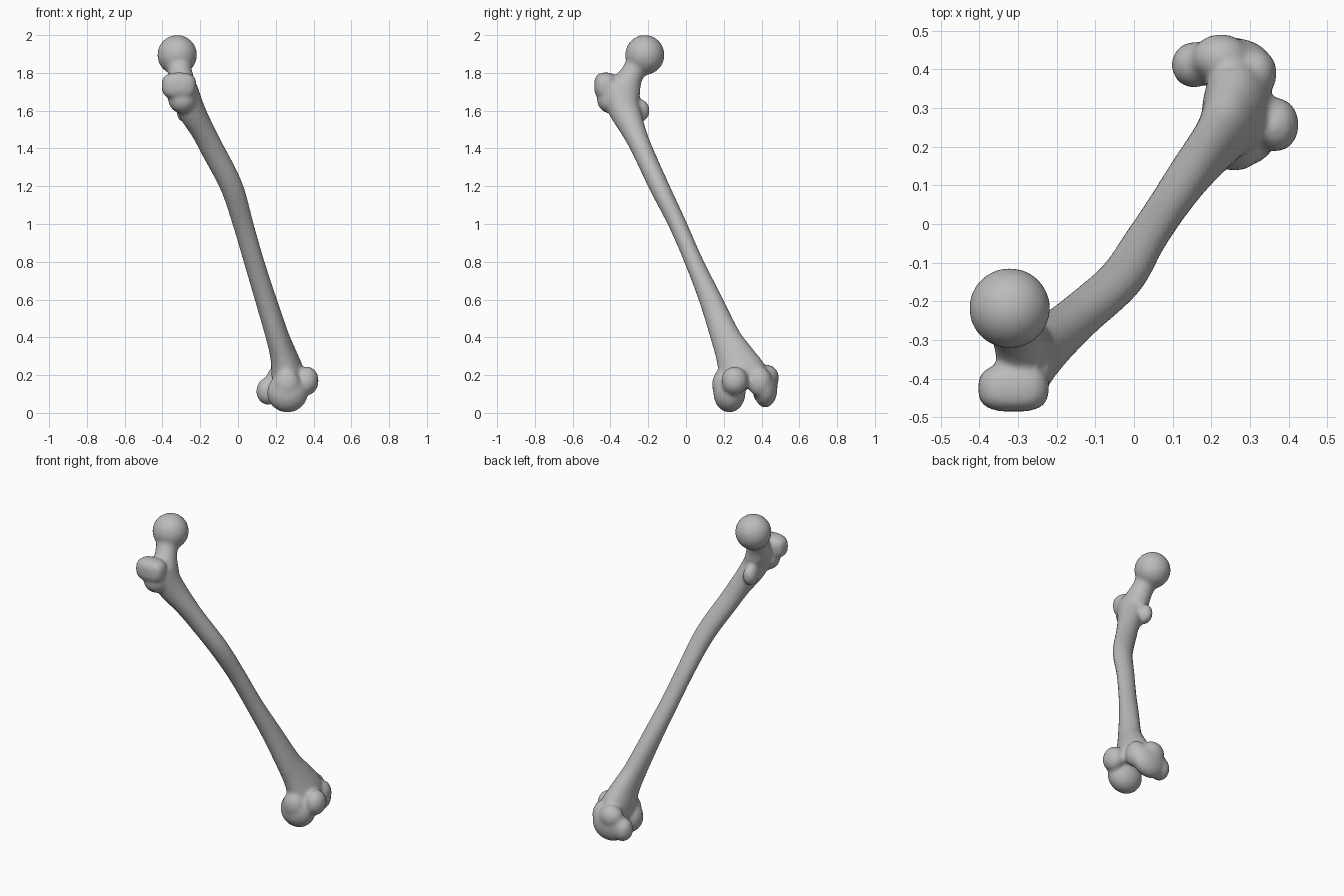
import bpy, bmesh, math
from mathutils import Vector, Matrix

cube = bpy.data.objects.get("Cube")
if cube:
    bpy.data.objects.remove(cube, do_unlink=True)

bone_grey = bpy.data.materials.new("bone_grey")
bone_grey.use_nodes = True
COLOUR = (0.5, 0.5, 0.5, 1)
bone_grey.diffuse_color = COLOUR
bone_grey.node_tree.nodes["Principled BSDF"].inputs["Base Color"].default_value = COLOUR

bm = bmesh.new()


def spline(points, steps=5):
    """Catmull-Rom through rows of x, y, z, front-back radius, side radius."""
    pts = [Vector(p) for p in points]
    pts = [pts[0] * 2 - pts[1]] + pts + [pts[-1] * 2 - pts[-2]]
    out = []
    for a, b, c, d in zip(pts, pts[1:], pts[2:], pts[3:]):
        for i in range(steps):
            t = i / steps
            out.append((b * 2 + (c - a) * t + (a * 2 - b * 5 + c * 4 - d) * t ** 2
                        + (b * 3 - a - c * 3 + d) * t ** 3) * 0.5)
    return out + [pts[-2]]


def tube(points, sides=28):
    """Closed loft of elliptical rings held square to the path."""
    rows = spline(points)
    centres = [Vector(r[:3]) for r in rows]
    rings = []
    for i, (row, c) in enumerate(zip(rows, centres)):
        along = (centres[min(i + 1, len(rows) - 1)] - centres[max(i - 1, 0)]).normalized()
        u = Vector((1, 0, 0))
        u = (u - along * u.dot(along)).normalized()
        v = along.cross(u)
        angles = [2 * math.pi * k / sides for k in range(sides)]
        rings.append([bm.verts.new(c + u * row[3] * math.cos(a) + v * row[4] * math.sin(a))
                      for a in angles])
    faces = [bm.faces.new(rings[0]), bm.faces.new(rings[-1])]
    for r, s in zip(rings, rings[1:]):
        for k in range(sides):
            n = (k + 1) % sides
            faces.append(bm.faces.new((r[k], r[n], s[n], s[k])))
    bmesh.ops.recalc_face_normals(bm, faces=faces)


def blob(centre, radii, power=1.0):
    """Ellipsoid; a power below one makes it boxier."""
    made = bmesh.ops.create_icosphere(bm, subdivisions=4, radius=1)
    for v in made["verts"]:
        v.co = Vector([c + r * math.copysign(abs(q) ** power, q)
                       for c, r, q in zip(centre, radii, v.co)])


# Shaft, bowed forward and flaring at both ends
tube([
    (-0.285, -0.375, 1.72, 0.070, 0.090),
    (-0.245, -0.325, 1.60, 0.072, 0.082),
    (-0.190, -0.280, 1.50, 0.064, 0.066),
    (-0.138, -0.235, 1.40, 0.063, 0.056),
    (-0.035, -0.143, 1.20, 0.061, 0.053),
    (0.027, -0.045, 1.00, 0.055, 0.048),
    (0.085, 0.042, 0.80, 0.054, 0.049),
    (0.147, 0.130, 0.60, 0.057, 0.061),
    (0.210, 0.210, 0.40, 0.062, 0.080),
    (0.242, 0.258, 0.30, 0.072, 0.102),
    (0.265, 0.300, 0.20, 0.088, 0.128),
    (0.270, 0.315, 0.13, 0.075, 0.095),
])

# Neck and ball head
tube([
    (-0.320, -0.225, 1.890, 0.075, 0.075),
    (-0.306, -0.282, 1.800, 0.064, 0.062),
    (-0.285, -0.325, 1.710, 0.072, 0.085),
    (-0.255, -0.330, 1.620, 0.065, 0.075),
])
blob((-0.322, -0.218, 1.895), (0.105, 0.104, 0.106))

# Large outer knob, its tapering base, and the small inner knob
blob((-0.312, -0.425, 1.732), (0.092, 0.061, 0.070), 0.7)
blob((-0.295, -0.400, 1.660), (0.075, 0.072, 0.075))
blob((-0.285, -0.245, 1.600), (0.042, 0.053, 0.062))

# Outer knuckle: main body, front ridge, side bump
blob((0.262, 0.230, 0.108), (0.108, 0.085, 0.106))
blob((0.368, 0.257, 0.170), (0.059, 0.070, 0.075))
blob((0.260, 0.190, 0.150), (0.070, 0.052, 0.080))

# Inner knuckle: main body, rear lobe, front ridge, side bump
blob((0.240, 0.420, 0.130), (0.115, 0.064, 0.102))
blob((0.155, 0.412, 0.115), (0.058, 0.060, 0.072))
blob((0.315, 0.390, 0.165), (0.055, 0.065, 0.080))
blob((0.225, 0.430, 0.185), (0.075, 0.062, 0.070))

mesh = bpy.data.meshes.new("thigh_bone")
bm.to_mesh(mesh)
bm.free()
mesh.materials.append(bone_grey)
bone = bpy.data.objects.new("thigh_bone", mesh)
bpy.context.collection.objects.link(bone)

# Fuse the overlapping parts into one skin and soften the joins
fuse = bone.modifiers.new("fuse", 'REMESH')
fuse.mode = 'VOXEL'
fuse.voxel_size = 0.011
fuse.use_smooth_shade = True
soften = bone.modifiers.new("soften", 'SMOOTH')
soften.factor = 0.5
soften.iterations = 8
